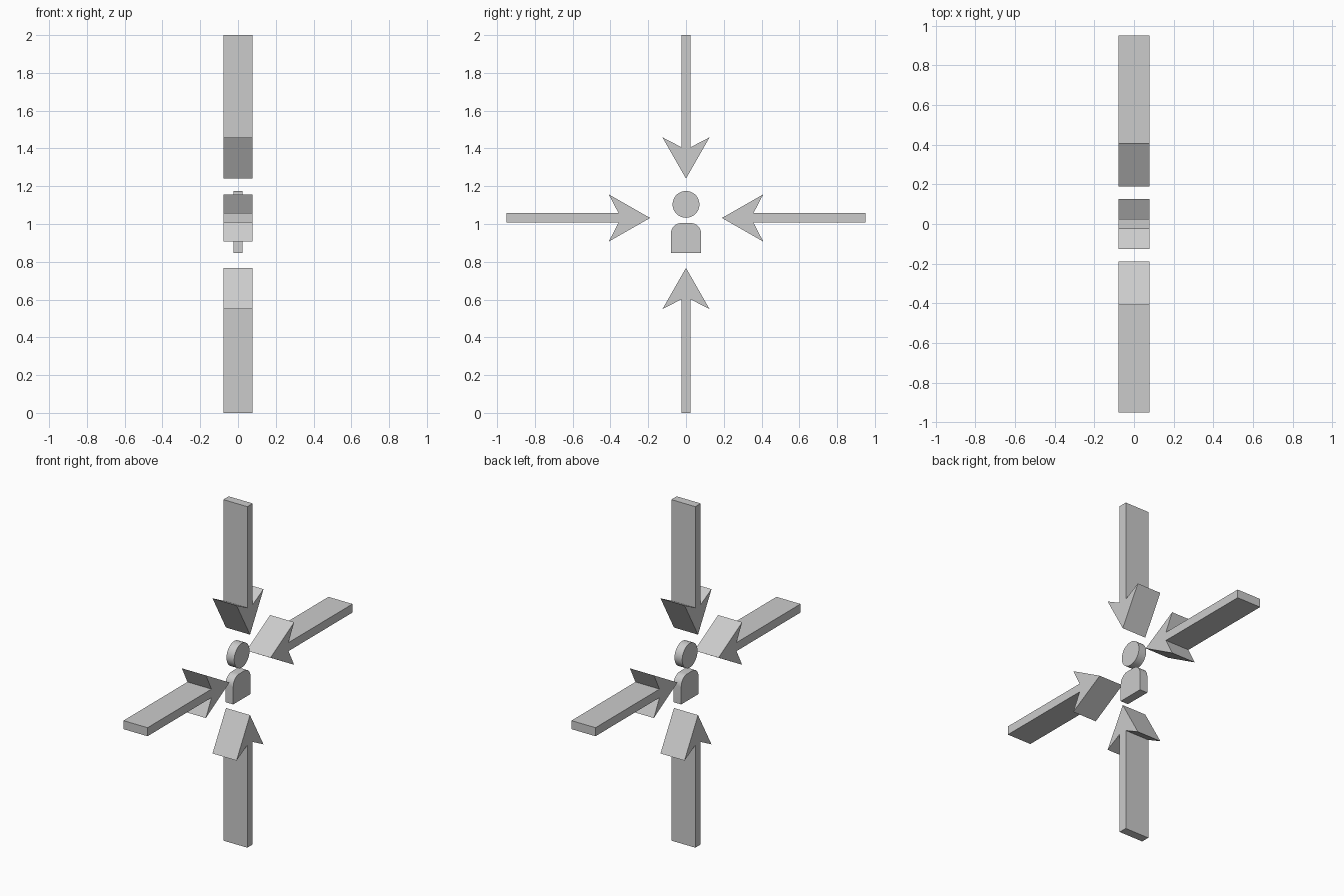
import bpy, bmesh
from math import sin, cos, pi, radians
from mathutils import Matrix, Vector

if "Cube" in bpy.data.objects:
    bpy.data.objects.remove(bpy.data.objects["Cube"])


def extrude_profile(name, points, half_width, smooth=False):
    """Extrude a closed (y, z) outline symmetrically along x."""
    bm = bmesh.new()
    face = bm.faces.new([bm.verts.new((-half_width, y, z)) for y, z in points])
    result = bmesh.ops.extrude_face_region(bm, geom=[face])
    moved = [g for g in result["geom"] if isinstance(g, bmesh.types.BMVert)]
    bmesh.ops.translate(bm, verts=moved, vec=(2 * half_width, 0, 0))
    bmesh.ops.recalc_face_normals(bm, faces=bm.faces)
    mesh = bpy.data.meshes.new(name)
    bm.to_mesh(mesh)
    bm.free()
    obj = bpy.data.objects.new(name, mesh)
    bpy.context.collection.objects.link(obj)
    if smooth:
        bpy.ops.object.select_all(action='DESELECT')
        obj.select_set(True)
        bpy.context.view_layer.objects.active = obj
        bpy.ops.object.shade_smooth_by_angle(angle=radians(30))
    return obj


def arc(cy, cz, r, start, end, steps):
    return [(cy + r * cos(start + (end - start) * i / steps),
             cz + r * sin(start + (end - start) * i / steps))
            for i in range(steps + 1)]


def arrow(name, tail, tip, half_width=0.078):
    """Barbed arrow in the y-z plane, from tail to tip."""
    tail, tip = Vector(tail), Vector(tip)
    length = (tip - tail).length
    along = (tip - tail).normalized()
    side = Vector((-along.y, along.x))
    half = [(0, 0.025), (length - 0.167, 0.025), (length - 0.219, 0.125)]
    local = half + [(length, 0)] + [(a, -s) for a, s in reversed(half)]
    points = [tail + along * a + side * s for a, s in local]
    return extrude_profile(name, points, half_width)


# Four arrows pointing at the figure
arrow("arrow_top", (0, 2.0), (0, 1.24))
arrow("arrow_bottom", (0, 0.0), (0, 0.768))
arrow("arrow_left", (-0.95, 1.032), (-0.19, 1.032))
arrow("arrow_right", (0.95, 1.032), (0.19, 1.032))

# Figure: disc head and round-shouldered torso
extrude_profile("figure_head", arc(0, 1.104, 0.071, 0, 2 * pi, 48)[:-1], 0.025, True)
r = 0.055
torso = [(-0.08, 0.847), (0.08, 0.847)]
torso += arc(0.08 - r, 1.005 - r, r, 0, pi / 2, 10)
torso += arc(r - 0.08, 1.005 - r, r, pi / 2, pi, 10)
extrude_profile("figure_torso", torso, 0.025, True)
